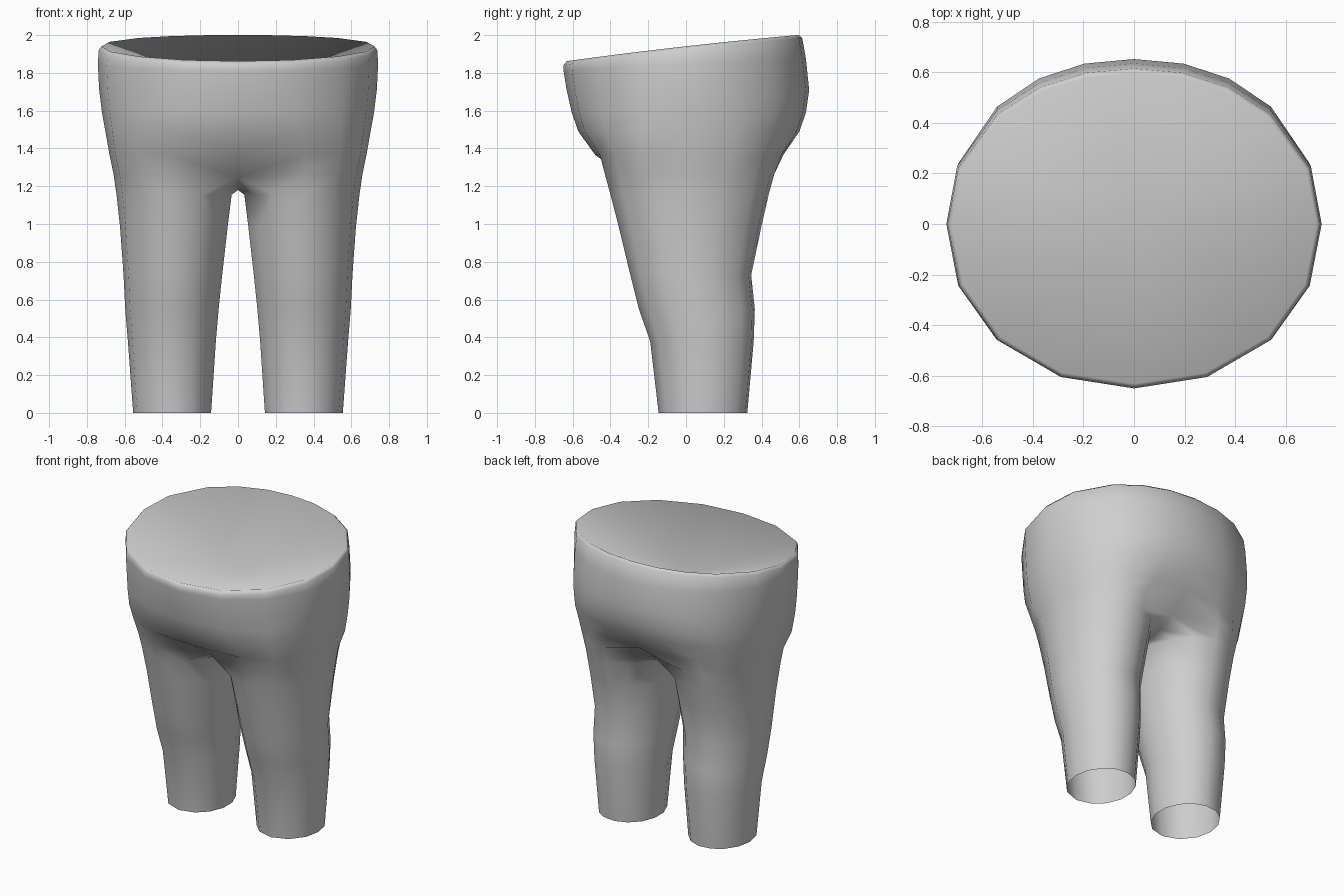
import bpy, bmesh, math

if "Cube" in bpy.data.objects:
    bpy.data.objects.remove(bpy.data.objects["Cube"])

# Angles (0 = side, -90 = front, 90 = back) for matching leg and torso points
LEG_ANGLES = [-118, -88, -56, -26, 0, 24, 50, 72, 96, 120, 144, 168, 192, 217]
TORSO_ANGLES = [-90, -68, -44, -21, 0, 20, 44, 61, 76, 90]
ARC = len(TORSO_ANGLES)

grey = bpy.data.materials.new("light grey")
grey.diffuse_color = (0.62, 0.62, 0.62, 1)
grey.use_nodes = True
grey.node_tree.nodes["Principled BSDF"].inputs["Base Color"].default_value = grey.diffuse_color

bm = bmesh.new()


def leg_ring(z, x0, x1, y0, y1):
    """Closed oval ring of one leg, starting at the inner front."""
    pts = []
    for d in LEG_ANGLES:
        a = math.radians(d)
        pts.append(((x0 + x1) / 2 + (x1 - x0) / 2 * math.cos(a),
                    (y0 + y1) / 2 + (y1 - y0) / 2 * math.sin(a), z))
    return pts


def torso_arc(z, rx, front, back, power=2.1, tilt=0.0):
    """Half rounded oval from front centre round the side to back centre."""
    pts = []
    for d in TORSO_ANGLES:
        c, s = math.cos(math.radians(d)), math.sin(math.radians(d))
        y = math.copysign(abs(s) ** (2 / power), s) * (back if s > 0 else -front)
        x = 0 if abs(d) == 90 else rx * c ** (2 / power)
        pts.append((x, y, z + tilt * y - (0.02 * y * y if tilt else 0)))
    return pts


def add(pts):
    return [bm.verts.new(p) for p in pts]


def bridge(a, b, closed):
    n = len(b)
    for i in range(n if closed else n - 1):
        j = (i + 1) % n
        bm.faces.new((a[i], a[j], b[j], b[i]))


# Leg: height, inner x, outer x, front y, back y (open at the bottom)
legs = [(0, .138, .555, -.145, .326), (.38, .112, .583, -.19, .36),
        (.55, .097, .597, -.25, .366), (.73, .078, .606, -.295, .347),
        (.98, .049, .624, -.355, .40), (1.155, .027, .643, -.40, .44)]
rings = [add(leg_ring(*r)) for r in legs]

# Crotch ring: outer thigh plus a seam on the centre line
crotch = leg_ring(1.265, .02, .659, -.43, .47)
crotch[0] = (0, -.31, 1.245)
crotch[ARC - 1] = (0, .36, 1.25)
for k, (y, z) in enumerate([(.25, 1.2), (.11, 1.18), (-.05, 1.18), (-.19, 1.2)]):
    crotch[ARC + k] = (0, y, z)
rings.append(add(crotch))
for a, b in zip(rings, rings[1:]):
    bridge(a, b, True)

# Hips up to the tilted waist
hips = [(1.365, .68, -.48, .515, 2.9), (1.49, .702, -.57, .60, 2.5),
        (1.59, .72, -.605, .635, 2.3),
        (1.71, .735, -.632, .652, 2.15), (1.85, .742, -.648, .635, 2.1, .05),
        (1.922, .737, -.65, .615, 2.1, .115), (1.941, .722, -.632, .597, 2.1, .112)]
arcs = [rings[-1][:ARC]] + [add(torso_arc(*h)) for h in hips]
for a, b in zip(arcs, arcs[1:]):
    bridge(a, b, False)

# Dished waist cap
centre = bm.verts.new((0, 0, 1.69))
for a, b in zip(arcs[-1], arcs[-1][1:]):
    bm.faces.new((a, b, centre))

# Mirror to the other side
geom = bm.verts[:] + bm.edges[:] + bm.faces[:]
bmesh.ops.mirror(bm, geom=geom, axis='X', merge_dist=0.0005)
bmesh.ops.remove_doubles(bm, verts=bm.verts[:], dist=0.0005)
bmesh.ops.recalc_face_normals(bm, faces=bm.faces[:])

mesh = bpy.data.meshes.new("trousers")
bm.to_mesh(mesh)
bm.free()
mesh.materials.append(grey)
obj = bpy.data.objects.new("trousers", mesh)
bpy.context.collection.objects.link(obj)
bpy.context.view_layer.objects.active = obj
obj.select_set(True)
bpy.ops.object.shade_smooth_by_angle(angle=math.radians(80))
